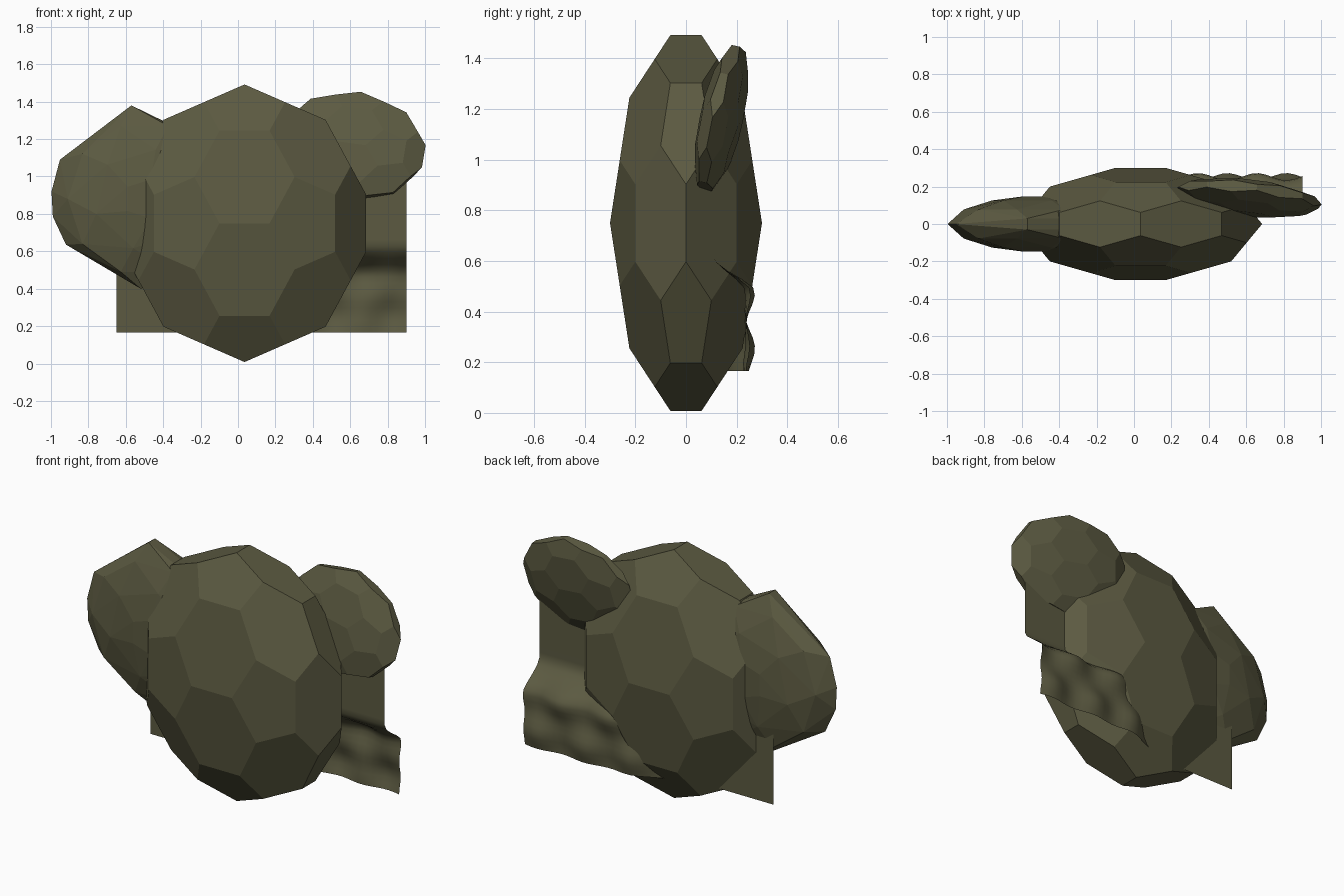
import bpy, bmesh, math
from mathutils import Matrix, Vector, Euler
from itertools import product

if "Cube" in bpy.data.objects:
    bpy.data.objects.remove(bpy.data.objects["Cube"])

olive = bpy.data.materials.new("dark olive")
olive.diffuse_color = (0.106, 0.102, 0.053, 1)
olive.use_nodes = True
olive.node_tree.nodes["Principled BSDF"].inputs["Base Color"].default_value = olive.diffuse_color


def add_object(name, bm):
    me = bpy.data.meshes.new(name)
    bmesh.ops.recalc_face_normals(bm, faces=bm.faces)
    bm.to_mesh(me)
    bm.free()
    me.materials.append(olive)
    ob = bpy.data.objects.new(name, me)
    bpy.context.collection.objects.link(ob)
    return ob


def hull(name, points):
    bm = bmesh.new()
    for p in points:
        bm.verts.new(p)
    bmesh.ops.remove_doubles(bm, verts=bm.verts, dist=1e-5)
    res = bmesh.ops.convex_hull(bm, input=bm.verts)
    loose = [v for v in bm.verts if not v.link_faces]
    bmesh.ops.delete(bm, geom=loose, context='VERTS')
    bmesh.ops.dissolve_limit(bm, angle_limit=math.radians(1),
                             verts=bm.verts, edges=bm.edges)
    return add_object(name, bm)


def truncated_ball():
    # hexagon-and-pentagon ball, unit half-size along every axis
    f = (1 + 5 ** 0.5) / 2
    pts = []
    for base in ((0, 1, 3 * f), (1, 2 + f, 2 * f), (f, 2, 2 * f + 1)):
        for s in product((1, -1), repeat=3):
            v = [a * b / (3 * f) for a, b in zip(base, s)]
            for k in range(3):
                pts.append(Vector((v[k], v[(k + 1) % 3], v[(k + 2) % 3])))
    return pts


def ball_points(center, size, rot=(0, 0, 0)):
    m = Matrix.LocRotScale(Vector(center),
                           Euler([math.radians(a) for a in rot]), Vector(size))
    return [m @ p for p in truncated_ball()]


# Large central foliage clump
hull("main_clump", ball_points((0.035, 0, 0.75), (0.65, 0.30, 0.742)))

# Right clump, leaning back
hull("right_clump", ball_points((0.61, 0.14, 1.162), (0.39, 0.078, 0.297), (-12, 8, -7)))

# Left clump: outline in the front plane, bulged front and back
cx, cz = -0.5, 0.88
outline = [(-0.57, 1.38), (-0.952, 1.09), (-0.997, 0.92), (-0.99, 0.786),
           (-0.92, 0.636), (-0.52, 0.40), (-0.2, 0.5), (-0.05, 0.88), (-0.2, 1.2)]
pts = []
for x, z in outline:
    tip = 0.03 if x > -0.6 else 0.0
    pts += [(x, tip, z), (x, -tip, z)]
for r, y, n, turn in ((0.41, 0.078, 10, 0), (0.27, 0.126, 6, 0.3), (0.11, 0.148, 5, 0)):
    for i in range(n):
        a = turn + math.tau * i / n
        for s in (1, -1):
            pts.append((cx + r * math.cos(a), s * y, cz + r * math.sin(a)))
hull("left_clump", pts)


# Wavy hanging sheet behind the clumps
def smooth(a, b, t):
    t = max(0, min(1, (t - a) / (b - a)))
    return t * t * (3 - 2 * t)


def sheet_y(x, z):
    low = 1 - smooth(0.48, 0.63, z)
    right = smooth(-0.25, 0.3, x)
    wave = 0.02 * math.sin(x * 20 + 1) * math.cos(z * 13) + 0.008 * math.sin(z * 30)
    return 0.10 + low * right * (0.145 + wave)


bm = bmesh.new()
nx, nz = 40, 26
grid = []
for j in range(nz + 1):
    row = []
    for i in range(nx + 1):
        x = -0.65 + 1.55 * i / nx
        z = 0.165 + 0.86 * j / nz
        row.append(bm.verts.new((x, sheet_y(x, z), z)))
    grid.append(row)
for j in range(nz):
    for i in range(nx):
        # the sheet's upper left stays hidden inside the clumps
        bm.faces.new((grid[j][i], grid[j][i + 1], grid[j + 1][i + 1], grid[j + 1][i]))
sheet = add_object("wavy_sheet", bm)
for p in sheet.data.polygons:
    p.use_smooth = True
